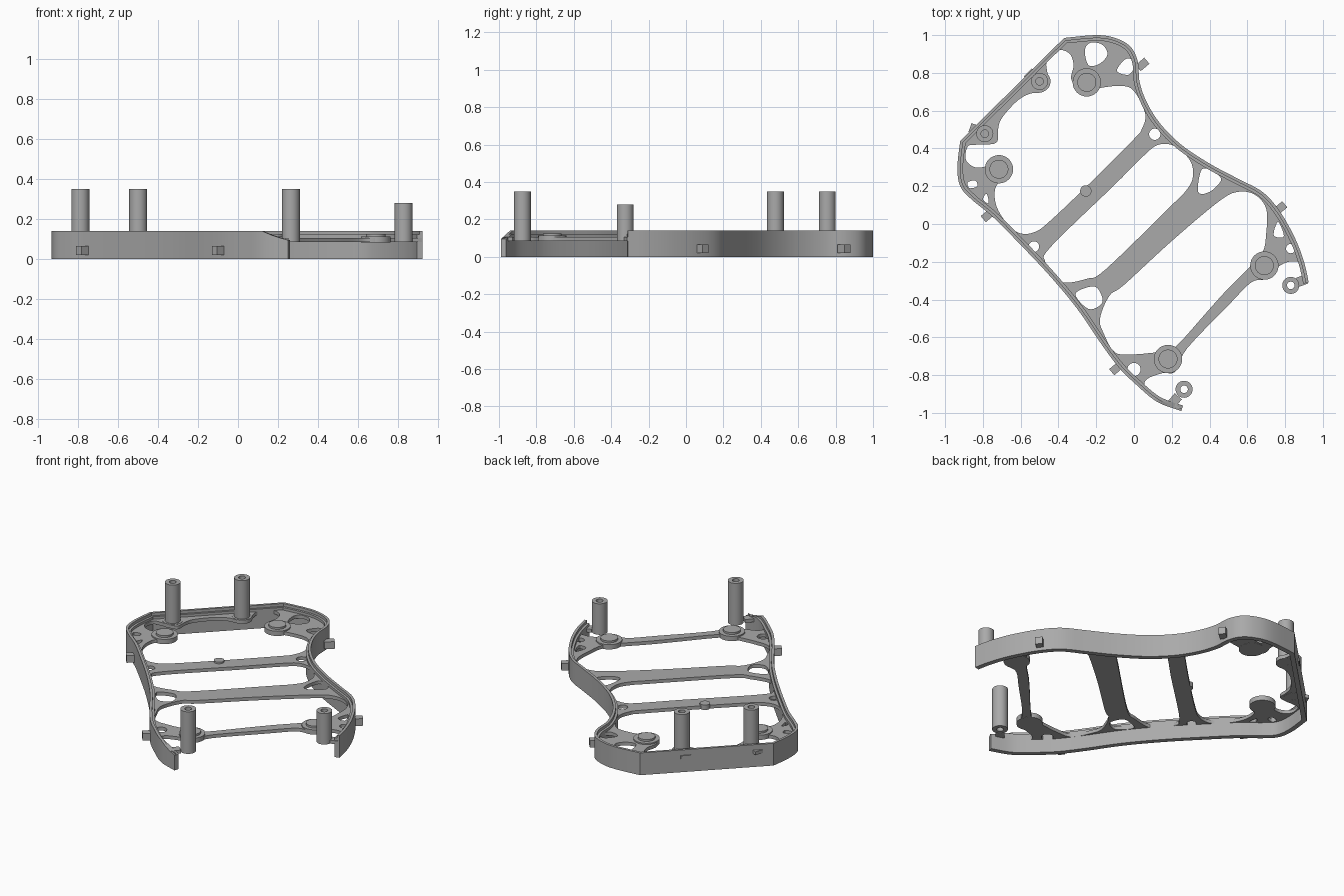
import bpy, bmesh, math
from mathutils import Vector

cube = bpy.data.objects.get("Cube")
if cube:
    bpy.data.objects.remove(cube)

grey = bpy.data.materials.new("plain grey")
grey.use_nodes = True
tone = (0.4, 0.4, 0.4, 1)
grey.diffuse_color = tone
grey.node_tree.nodes["Principled BSDF"].inputs["Base Color"].default_value = tone


def finish(name, bm):
    """Turn a bmesh into a smooth-shaded object with sharp edges kept."""
    bmesh.ops.remove_doubles(bm, verts=bm.verts, dist=0.0002)
    bmesh.ops.recalc_face_normals(bm, faces=bm.faces)
    mesh = bpy.data.meshes.new(name)
    bm.to_mesh(mesh)
    bm.free()
    mesh.materials.clear()
    mesh.materials.append(grey)
    for face in mesh.polygons:
        face.material_index = 0
    obj = bpy.data.objects.new(name, mesh)
    bpy.context.collection.objects.link(obj)
    bpy.ops.object.select_all(action='DESELECT')
    obj.select_set(True)
    bpy.context.view_layer.objects.active = obj
    bpy.ops.object.shade_smooth_by_angle(angle=math.radians(30))
    return obj


def smooth(points, closed=False, steps=6):
    """Catmull-Rom path through the points."""
    p = [Vector(q) for q in points]
    n = len(p)
    get = (lambda i: p[i % n]) if closed else (lambda i: p[min(max(i, 0), n - 1)])
    out = []
    for i in range(n if closed else n - 1):
        a, b, c, d = (get(i + k) for k in (-1, 0, 1, 2))
        for s in range(steps):
            t = s / steps
            out.append(b + (c - a) * (t / 2) + (a * 2 - b * 5 + c * 4 - d) * (t * t / 2)
                       + (b * 3 - a - c * 3 + d) * (t ** 3 / 2))
    return out if closed else out + [p[-1]]


def offset(path, dist):
    """Shift an open path to its right-hand side."""
    out = []
    last = len(path) - 1
    for i, p in enumerate(path):
        d1 = (p - path[max(i - 1, 0)]) if i else path[1] - p
        d2 = (path[min(i + 1, last)] - p) if i < last else d1
        n = d1.normalized() + d2.normalized()
        n.normalize()
        out.append(p + Vector((n.y, -n.x)) * dist)
    return out


def ring(x, y, r, sides=32):
    return [Vector((x + r * math.cos(math.tau * i / sides),
                    y + r * math.sin(math.tau * i / sides))) for i in range(sides)]


def slab(name, loops, z0, z1):
    """Flat plate from an outline and hole loops."""
    curve = bpy.data.curves.new(name, 'CURVE')
    curve.dimensions = '2D'
    curve.fill_mode = 'BOTH'
    curve.extrude = (z1 - z0) / 2
    for loop in loops:
        spline = curve.splines.new('POLY')
        spline.points.add(len(loop) - 1)
        for point, v in zip(spline.points, loop):
            point.co = (v.x, v.y, 0, 1)
        spline.use_cyclic_u = True
    temp = bpy.data.objects.new(name + "_curve", curve)
    bpy.context.collection.objects.link(temp)
    graph = bpy.context.evaluated_depsgraph_get()
    mesh = bpy.data.meshes.new_from_object(temp.evaluated_get(graph))
    bm = bmesh.new()
    bm.from_mesh(mesh)
    bmesh.ops.translate(bm, verts=bm.verts, vec=(0, 0, (z0 + z1) / 2))
    bpy.data.objects.remove(temp)
    bpy.data.curves.remove(curve)
    bpy.data.meshes.remove(mesh)
    return finish(name, bm)


def box(name, x, y, angle, length, width, z0, z1):
    u = Vector((math.cos(angle), math.sin(angle))) * length / 2
    v = Vector((-math.sin(angle), math.cos(angle))) * width / 2
    c = Vector((x, y))
    return slab(name, [[c + u + v, c - u + v, c - u - v, c + u - v]], z0, z1)


# Outer outline: left flank, straight back edge, right flank
left_flank = smooth([(.25, -.99), (.12, -.94), (0, -.84), (-.08, -.76), (-.17, -.64), (-.3, -.45),
                     (-.45, -.27), (-.62, -.09), (-.75, .04), (-.86, .13), (-.92, .2),
                     (-.935, .3), (-.92, .44)])
right_flank = smooth([(-.37, .985), (-.2, 1), (-.1, .985), (-.02, .94), (.02, .86), (.03, .75),
                      (.07, .64), (.14, .53), (.25, .42), (.4, .32), (.55, .24), (.68, .17),
                      (.77, .07), (.85, -.07), (.9, -.2), (.925, -.31)])
outline = left_flank + right_flank


def wall(name, thickness, height):
    """Upright band along the outline, scooped down at the front left tip."""
    bm = bmesh.new()
    rows = []
    for a, b in zip(outline, offset(outline, thickness)):
        t = max(0, (a.x - .13) / .12) if a.y < -.8 else 0
        top = min(height, .14 - .045 * t ** .7)
        rows.append([bm.verts.new((*p, z)) for p, z in ((a, 0), (a, top), (b, top), (b, 0))])
    for r, s in zip(rows, rows[1:]):
        for k in range(4):
            bm.faces.new((r[k], r[k - 1], s[k - 1], s[k]))
    bm.faces.new(rows[0])
    bm.faces.new(rows[-1])
    return finish(name, bm)


wall("outer_wall", .016, .14)
wall("inner_ledge", .03, .122)

# Perforated deck with cross bars
front_edge = smooth([(.895, -.29), (.885, -.21), (.82, -.2), (.76, -.23), (.7, -.29), (.62, -.31),
                     (.5, -.43), (.28, -.66), (.22, -.78), (.15, -.79), (.07, -.82),
                     (.06, -.86), (.12, -.92), (.23, -.965)])
rear_bay = [(-.73, .43), (-.72, .5), (-.7, .56), (-.62, .65), (-.55, .69), (-.48, .7), (-.45, .75),
            (-.46, .81), (-.46, .86), (-.4, .92), (-.34, .9), (-.32, .84), (-.33, .76), (-.25, .69),
            (-.18, .72), (-.05, .73), (.01, .69), (.06, .58), (.04, .5), (0, .45), (-.24, .21),
            (-.44, .02), (-.52, -.04), (-.6, -.05), (-.67, 0), (-.73, .1), (-.73, .2), (-.66, .25),
            (-.65, .32), (-.71, .35), (-.77, .31), (-.84, .3), (-.89, .34), (-.88, .41), (-.83, .42)]
middle_bay = [(.13, .42), (.22, .41), (.3, .33), (.31, .24), (.27, .17), (.2, .1), (-.15, -.24),
              (-.25, -.29), (-.37, -.31), (-.43, -.265), (-.47, -.2), (-.44, -.12), (-.1, .21),
              (.05, .36)]
front_bay = [(.45, .12), (.55, .17), (.64, .155), (.7, .08), (.7, -.05), (.68, -.15), (.6, -.24),
             (.5, -.34), (.4, -.45), (.25, -.62), (.18, -.68), (.12, -.68), (0, -.69),
             (-.1, -.68), (-.16, -.58), (-.18, -.5), (-.13, -.38), (-.05, -.32), (.2, -.09)]
small_holes = [
    [(-.26, .92), (-.23, .96), (-.17, .95), (-.14, .9), (-.18, .85), (-.24, .84)],
    [(-.09, .81), (-.03, .79), (0, .83), (-.01, .87), (-.05, .87)],
    [(-.88, .22), (-.84, .23), (-.83, .2), (-.87, .19)],
    [(-.8, .13), (-.78, .16), (-.77, .11)],
    [(.36, .29), (.43, .27), (.46, .23), (.4, .17), (.34, .17)],
    [(-.31, -.37), (-.22, -.33), (-.18, -.36), (-.17, -.42), (-.24, -.45)],
    [(.76, .01), (.785, -.03), (.79, -.07), (.74, -.06)],
]
holes = [smooth(h, True) for h in [rear_bay, middle_bay, front_bay] + small_holes]
holes += [ring(.11, .475, .03), ring(-.53, -.12, .028), ring(0, -.77, .035), ring(.83, -.13, .025)]
slab("deck", [offset(outline, .01) + front_edge] + holes, .085, .106)

# Round stepped pads
for i, (x, y) in enumerate([(-.25, .75), (-.715, .29), (.69, -.22), (.18, -.715)]):
    slab(f"pad_base_{i}", [ring(x, y, .075)], .084, .114)
    slab(f"pad_top_{i}", [ring(x, y, .05)], .11, .126)

# Hollow posts, the rear ones on round seats
for name, x, y, top in [("rear_left_post", -.5, .755, .35), ("rear_right_post", -.79, .478, .35),
                        ("front_right_post", .265, -.875, .35), ("front_left_post", .83, -.325, .28)]:
    slab(name, [ring(x, y, .045), ring(x, y, .02)], .085, top)
    if name.startswith("rear"):
        slab(name + "_seat", [ring(x, y, .058), ring(x, y, .02)], .084, .108)

# Arms that tie the posts to the wall
box("rear_left_arm", -.545, .785, math.radians(135), .05, .06, .085, .106)
box("rear_right_arm", -.84, .5, math.radians(160), .06, .05, .085, .106)
box("front_right_arm", .215, -.935, math.radians(50), .06, .05, .085, .106)
box("front_left_arm", .89, -.3, math.radians(20), .05, .05, .085, .106)

# Small nub on the rear cross bar
slab("bar_nub", [ring(-.255, .175, .03)], .085, .116)

# Latch tabs on the outside of the walls
for i, (x, y, deg) in enumerate([(.045, .845, 40), (.775, .085, 40), (-.775, .045, 40), (-.095, -.765, 40)]):
    box(f"latch_tab_{i}", x, y, math.radians(deg), .06, .042, .02, .065)
